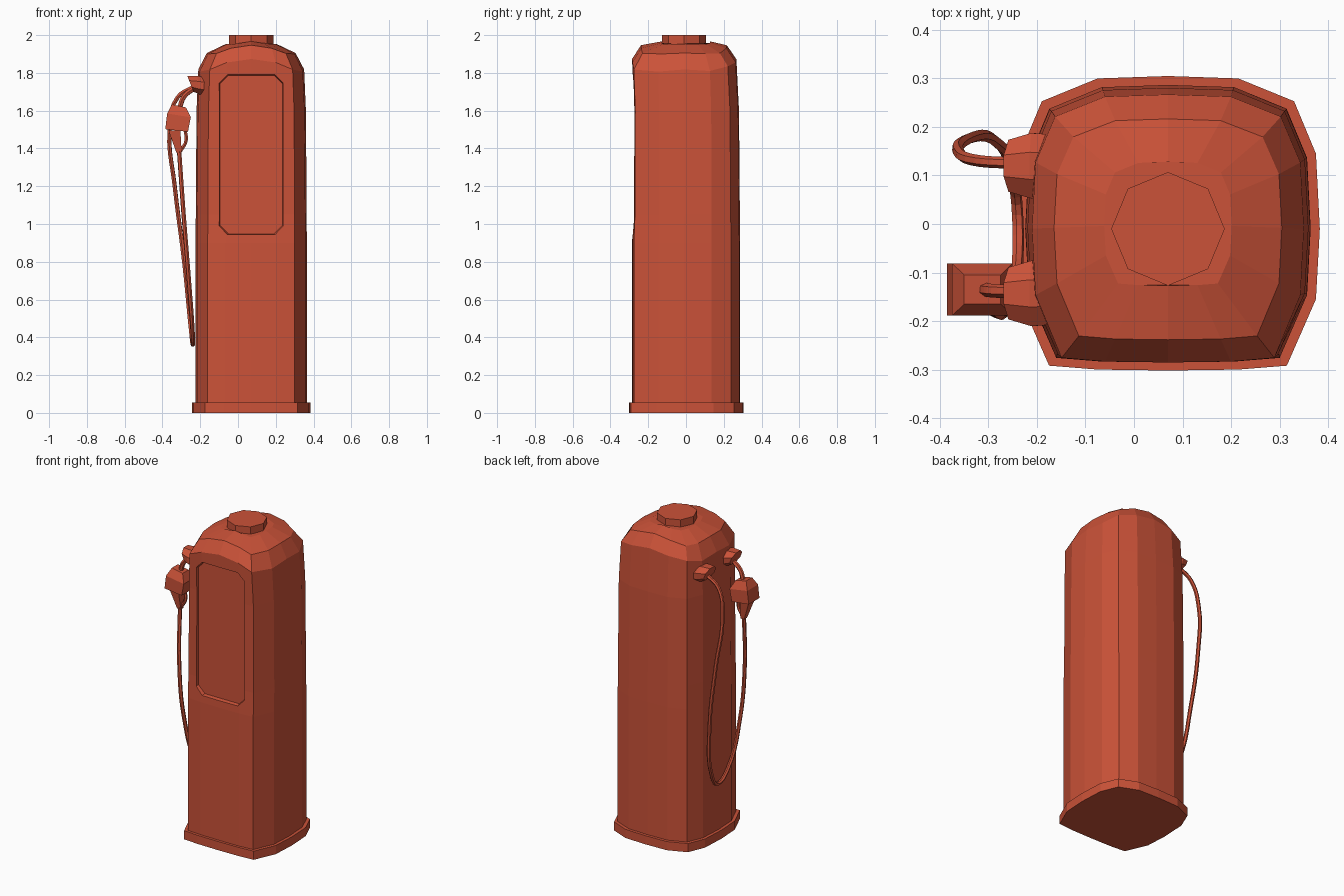
import bpy, bmesh, math
from mathutils import Vector

if "Cube" in bpy.data.objects:
    bpy.data.objects.remove(bpy.data.objects["Cube"], do_unlink=True)

red = bpy.data.materials.new("pump_red")
red.use_nodes = True
colour = (0.60, 0.085, 0.04, 1)
red.diffuse_color = colour
red.node_tree.nodes["Principled BSDF"].inputs["Base Color"].default_value = colour

CX = 0.07  # centre line of the cabinet


def loft(name, rings):
    """Skin a stack of equal-length rings and cap both ends."""
    bm = bmesh.new()
    loops = [[bm.verts.new(p) for p in ring] for ring in rings]
    n = len(loops[0])
    for a, b in zip(loops, loops[1:]):
        for i in range(n):
            j = (i + 1) % n
            bm.faces.new((a[i], a[j], b[j], b[i]))
    bm.faces.new(loops[0][::-1])
    bm.faces.new(loops[-1])
    bmesh.ops.recalc_face_normals(bm, faces=bm.faces)
    mesh = bpy.data.meshes.new(name)
    bm.to_mesh(mesh)
    bm.free()
    mesh.materials.append(red)
    obj = bpy.data.objects.new(name, mesh)
    bpy.context.collection.objects.link(obj)
    return obj


def tube(name, points, radius):
    """Round tube through the points, turned into a mesh."""
    curve = bpy.data.curves.new(name, "CURVE")
    curve.dimensions = "3D"
    curve.bevel_depth = radius
    curve.bevel_resolution = 1
    curve.resolution_u = 5
    curve.use_fill_caps = True
    spline = curve.splines.new("BEZIER")
    spline.bezier_points.add(len(points) - 1)
    for bp, p in zip(spline.bezier_points, points):
        bp.co = p
        bp.handle_left_type = bp.handle_right_type = "AUTO"
    curve.materials.append(red)
    obj = bpy.data.objects.new(name, curve)
    bpy.context.collection.objects.link(obj)
    bpy.ops.object.select_all(action="DESELECT")
    obj.select_set(True)
    bpy.context.view_layer.objects.active = obj
    bpy.ops.object.convert(target="MESH")
    for poly in bpy.context.object.data.polygons:
        poly.use_smooth = False


# Plan outline: half profile mirrored about the centre line
half = [(0, .305), (.145, .30), (.26, .253), (.305, .145), (.313, -.01),
        (.305, -.155), (.245, -.292), (.145, -.30), (0, -.302)]
outline = half + [(-x, y) for x, y in half[-2:0:-1]]

# Arched roof height against distance from the centre line
arch_steps = [(0, 1.975), (.13, 1.955), (.235, 1.905), (.28, 1.82), (.30, 1.6)]


def arch(dx):
    dx = abs(dx)
    for (x0, z0), (x1, z1) in zip(arch_steps, arch_steps[1:]):
        if dx <= x1:
            return z0 + (z1 - z0) * (dx - x0) / (x1 - x0)
    return arch_steps[-1][1]


def flat_ring(sx, front, back, z):
    return [(CX + x * sx, y * (front if y < 0 else back), z) for x, y in outline]


def roof_ring(sx, front, back, drop):
    return [(CX + x * sx, y * (front if y < 0 else back),
             arch(x * sx) - drop * (y / .3) ** 2) for x, y in outline]


# Plinth and cabinet
loft("plinth", [flat_ring(1, 1, 1, 0), flat_ring(1, 1, 1, .055)])
cabinet = loft("cabinet", [
    flat_ring(.94, .945, .94, .05), flat_ring(.94, .945, .94, .9),
    flat_ring(.938, .925, .935, 1.05), flat_ring(.925, .92, .92, 1.6),
    roof_ring(.895, .945, .875, .1), roof_ring(.75, .79, .71, .028),
    roof_ring(.42, .42, .42, .008)])


# Recessed front panel, cut with a tapered chamfered block
def panel_ring(inset, y):
    w, lo, hi, c = .174 - inset, .94 + inset, 1.795 - inset, .045
    side = [(w - c, lo), (w, lo + c), (w, hi - c), (w - c, hi)]
    side += [(-x, z) for x, z in side[::-1]]
    return [(CX + x, y, z) for x, z in side]


cutter = loft("panel_cutter", [panel_ring(-.004, -.32), panel_ring(.008, -.26)])
cutter.hide_render = True
cut = cabinet.modifiers.new("panel_recess", "BOOLEAN")
cut.operation = "DIFFERENCE"
cut.solver = "EXACT"
cut.object = cutter
bpy.context.view_layer.objects.active = cabinet
bpy.ops.object.modifier_apply(modifier=cut.name)
bpy.data.objects.remove(cutter, do_unlink=True)


# Octagonal roof cap
def octagon(r, z):
    return [(CX + r * math.sin(i * math.pi / 4),
             -.01 + r * math.cos(i * math.pi / 4), z) for i in range(8)]


loft("roof_cap", [octagon(.117, 1.945), octagon(.117, 2.0)])


# Hose sockets on the right side
def socket_ring(x, y, z, ry, rz, tilt):
    ring = []
    for i in range(8):
        a = (i + .5) * math.pi / 4
        dz = rz * math.sin(a)
        ring.append((x - dz * tilt, y + ry * math.cos(a), z + dz))
    return ring


for name, y in (("rear_socket", .12), ("front_socket", -.143)):
    loft(name, [socket_ring(-.17, y, 1.73, .07, .05, 0),
                socket_ring(-.21, y, 1.735, .073, .053, .1),
                socket_ring(-.252, y, 1.742, .058, .045, .4)])


# Nozzle body, grip, guard and spout
def rect_ring(x0, x1, depth, z, lean=0):
    return [(x0, -.135 - depth, z + lean), (x1, -.135 - depth, z - lean),
            (x1, -.135 + depth, z - lean), (x0, -.135 + depth, z + lean)]


loft("nozzle_body", [rect_ring(-.385, -.265, .054, 1.495, .007),
                     rect_ring(-.375, -.25, .054, 1.575, .01),
                     rect_ring(-.35, -.275, .03, 1.625, .008)])
loft("nozzle_grip", [rect_ring(-.325, -.298, .014, 1.375),
                     rect_ring(-.368, -.305, .03, 1.495)])
tube("trigger_guard", [(-.28, -.135, 1.5), (-.275, -.135, 1.44), (-.305, -.135, 1.385)], .01)
tube("spout", [(-.31, -.135, 1.61), (-.285, -.138, 1.675), (-.22, -.14, 1.725)], .014)

# Hanging hose from the rear socket to the nozzle
tube("hose", [(-.23, .125, 1.73), (-.32, .13, 1.67), (-.362, .15, 1.5),
              (-.335, .178, 1.2), (-.285, .17, .8), (-.25, .1, .45),
              (-.24, .02, .362), (-.24, -.08, .42), (-.26, -.17, .7),
              (-.288, -.18, 1.05), (-.312, -.138, 1.39)], .012)
